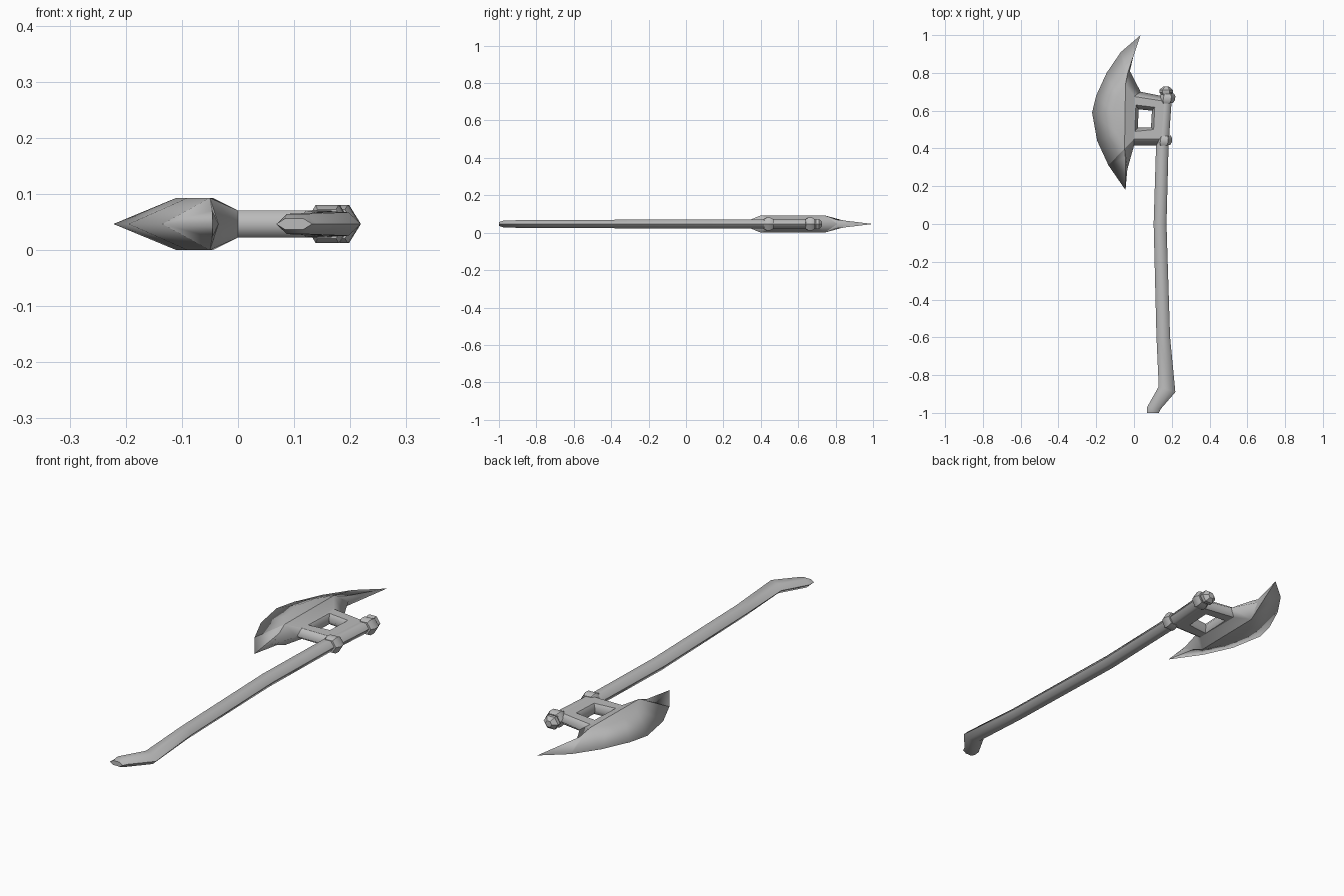
import bpy
import bmesh
from math import cos, sin, pi, radians

MID = 0.0465  # height of the symmetry plane

default_cube = bpy.data.objects.get("Cube")
if default_cube:
    bpy.data.objects.remove(default_cube)

steel = bpy.data.materials.new("grey_steel")
steel.use_nodes = True
grey = (0.5, 0.5, 0.5, 1)
steel.diffuse_color = grey
steel.node_tree.nodes["Principled BSDF"].inputs["Base Color"].default_value = grey


def finish(name, bm, angle):
    """Turn a bmesh into a named, shaded object on the symmetry plane."""
    mesh = bpy.data.meshes.new(name)
    bm.to_mesh(mesh)
    bm.free()
    mesh.materials.append(steel)
    obj = bpy.data.objects.new(name, mesh)
    bpy.context.collection.objects.link(obj)
    obj.location.z = MID
    bpy.ops.object.select_all(action='DESELECT')
    obj.select_set(True)
    bpy.context.view_layer.objects.active = obj
    bpy.ops.object.shade_smooth_by_angle(angle=radians(angle))
    return obj


def loft(name, rings, angle):
    """Skin six-sided rings given as (x, y, half width, half height, tilt)."""
    bm = bmesh.new()
    loops = []
    for x, y, half, height, tilt in rings:
        turns = [pi * k / 3 for k in range(6)]
        loops.append([bm.verts.new((x + half * cos(a), y + tilt * cos(a),
                                    height * sin(a) / sin(pi / 3)))
                      for a in turns])
    for low, high in zip(loops, loops[1:]):
        for k in range(6):
            n = (k + 1) % 6
            bm.faces.new((low[k], low[n], high[n], high[k]))
    bm.faces.new(loops[0])
    bm.faces.new(loops[-1])
    bmesh.ops.recalc_face_normals(bm, faces=bm.faces)
    return finish(name, bm, angle)


# Curved haft with a kicked-back grip end
loft("haft", [
    (0.10, -1.0, 0.032, 0.010, 0.0),
    (0.105, -0.975, 0.036, 0.018, -0.005),
    (0.175, -0.875, 0.044, 0.021, -0.015),
    (0.155, -0.6, 0.036, 0.022, 0.0),
    (0.138, 0.0, 0.034, 0.024, 0.0),
    (0.150, 0.42, 0.033, 0.024, 0.0),
    (0.172, 0.69, 0.030, 0.023, 0.0),
], 65)


def collar(name, x, y, half):
    """Raised band with chamfered rims."""
    loft(name, [
        (x - 0.002, y - 0.025, 0.033, 0.026, 0.003),
        (x - 0.001, y - 0.010, half, 0.034, 0.003),
        (x + 0.001, y + 0.010, half, 0.034, 0.003),
        (x + 0.002, y + 0.025, 0.033, 0.026, 0.003),
    ], 35)


collar("lower_collar", 0.160, 0.44, 0.041)
collar("upper_collar", 0.176, 0.663, 0.042)

# Faceted end knob
loft("end_knob", [
    (0.170, 0.682, 0.024, 0.020, 0.0),
    (0.170, 0.695, 0.036, 0.027, 0.0),
    (0.170, 0.710, 0.036, 0.027, 0.0),
    (0.170, 0.727, 0.016, 0.013, 0.0),
], 35)

# Axe head: upper half as a relief over the symmetry plane, then mirrored
bm = bmesh.new()


def row(height, points):
    return [bm.verts.new((x, y, height)) for x, y in points]


def face(*verts):
    f = bm.faces.new(verts)
    f.normal_update()
    if f.normal.z < 0:
        f.normal_flip()


def bridge(a, b, closed=False):
    count = len(a)
    for k in range(count if closed else count - 1):
        n = (k + 1) % count
        face(a[k], a[n], b[n], b[k])


# Cutting edge from the upper tip to the lower tip
edge = row(0, [(0.035, 1.0), (-0.07, 0.91), (-0.145, 0.80), (-0.2, 0.68),
               (-0.222, 0.59), (-0.195, 0.44), (-0.135, 0.31), (-0.045, 0.18)])
# Thick cheek of the blade and the ridges of its two horns
cheek = row(MID, [(-0.045, 0.74), (-0.09, 0.675), (-0.11, 0.59),
                  (-0.09, 0.48), (-0.05, 0.40)])
horn_top, horn_low = row(0.024, [(-0.033, 0.80), (-0.046, 0.355)])
# Back outline, bracket rim and window
back_top, notch_top, neck_top, heel_top = row(
    0, [(0.0, 0.90), (-0.022, 0.81), (0.035, 0.70), (0.16, 0.675)])
notch_low, neck_low, heel_low = row(
    0, [(-0.035, 0.29), (0.0, 0.415), (0.145, 0.415)])
rim = row(0.024, [(0.0, 0.675), (0.16, 0.65), (0.145, 0.45), (0.0, 0.45)])
window = row(0.024, [(0.01, 0.63), (0.11, 0.618), (0.104, 0.50), (0.004, 0.49)])
hole = row(0, [(0.025, 0.607), (0.095, 0.60), (0.09, 0.512), (0.02, 0.51)])

bridge(edge[1:7], [horn_top] + cheek)
face(edge[0], edge[1], horn_top)
face(edge[6], horn_low, cheek[4])
face(edge[6], edge[7], horn_low)
face(*cheek)
face(cheek[0], cheek[4], rim[3], rim[0])
bridge(rim, window, closed=True)
bridge(window, hole, closed=True)

# Bevelled back walls
face(edge[0], horn_top, back_top)
face(horn_top, notch_top, back_top)
face(horn_top, cheek[0], notch_top)
face(cheek[0], rim[0], neck_top, notch_top)
face(rim[0], rim[1], heel_top, neck_top)
face(horn_low, notch_low, edge[7])
face(cheek[4], notch_low, horn_low)
face(cheek[4], neck_low, notch_low)
face(cheek[4], rim[3], neck_low)
face(rim[3], rim[2], heel_low, neck_low)

head = finish("axe_head", bm, 25)
mirror = head.modifiers.new("mirror", 'MIRROR')
mirror.use_axis = (False, False, True)
mirror.use_clip = True
